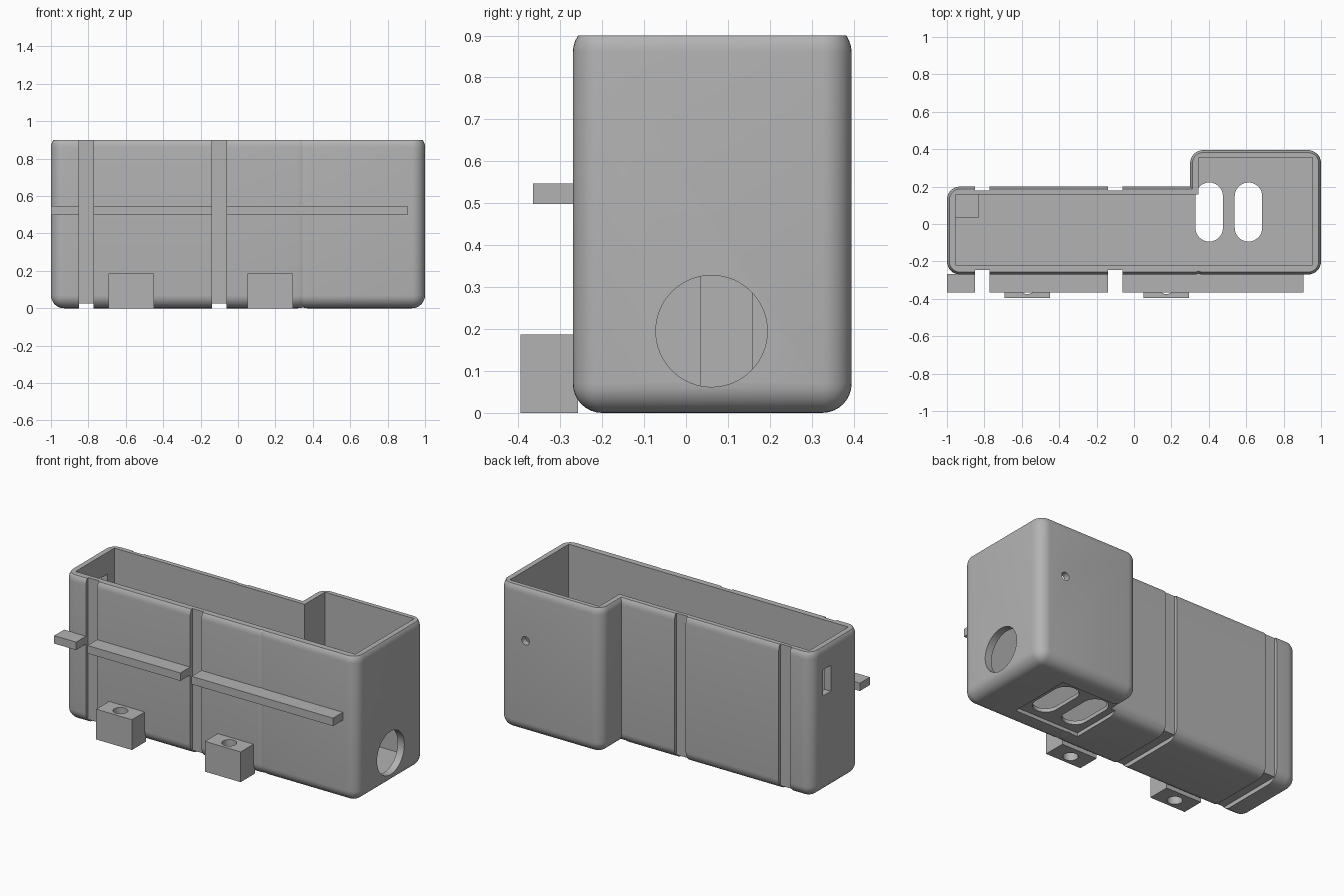
import bpy, bmesh, math
from mathutils import Matrix, Vector

cube = bpy.data.objects.get("Cube")
if cube:
    bpy.data.objects.remove(cube)

grey = bpy.data.materials.new("plain grey")
grey.use_nodes = True
grey.diffuse_color = (0.45, 0.45, 0.45, 1)
grey.node_tree.nodes["Principled BSDF"].inputs["Base Color"].default_value = grey.diffuse_color


def finish(name, bm):
    mesh = bpy.data.meshes.new(name)
    bm.to_mesh(mesh)
    bm.free()
    mesh.materials.append(grey)
    obj = bpy.data.objects.new(name, mesh)
    bpy.context.collection.objects.link(obj)
    return obj


def box(name, x, y, z, radius=0):
    """Box from (min, max) ranges, with optional rounded edges."""
    bm = bmesh.new()
    bmesh.ops.create_cube(bm, size=1)
    for v in bm.verts:
        v.co = Vector([r[0] if c < 0 else r[1] for c, r in zip(v.co, (x, y, z))])
    if radius:
        bmesh.ops.bevel(bm, geom=bm.edges[:], offset=radius, segments=8,
                        profile=0.5, affect='EDGES')
    return finish(name, bm)


def cylinder(name, centre, radius, depth, axis='Z', segments=48):
    turn = {'X': Matrix.Rotation(math.pi / 2, 4, 'Y'),
            'Y': Matrix.Rotation(math.pi / 2, 4, 'X'), 'Z': Matrix()}[axis]
    bm = bmesh.new()
    bmesh.ops.create_cone(bm, cap_ends=True, segments=segments, radius1=radius,
                          radius2=radius, depth=depth,
                          matrix=Matrix.Translation(centre) @ turn)
    return finish(name, bm)


def stadium(name, x, y, radius, z):
    """Vertical prism with round ends, y being its end-to-end range."""
    bm = bmesh.new()
    ring = []
    for i in range(34):
        end = i > 16
        a = math.pi * (i - end) / 16
        cy = y[0] + radius if end else y[1] - radius
        ring.append(bm.verts.new((x + radius * math.cos(a), cy + radius * math.sin(a), z[0])))
    face = bm.faces.new(ring)
    top = bmesh.ops.extrude_face_region(bm, geom=[face])["geom"]
    for v in top:
        if isinstance(v, bmesh.types.BMVert):
            v.co.z = z[1]
    bmesh.ops.recalc_face_normals(bm, faces=bm.faces[:])
    return finish(name, bm)


def combine(target, other, operation='DIFFERENCE'):
    """Apply a boolean and discard the tool object."""
    mod = target.modifiers.new("bool", 'BOOLEAN')
    mod.operation, mod.solver, mod.object = operation, 'EXACT', other
    depsgraph = bpy.context.evaluated_depsgraph_get()
    mesh = bpy.data.meshes.new_from_object(target.evaluated_get(depsgraph))
    target.modifiers.clear()
    target.data = mesh
    bpy.data.objects.remove(other)


def smooth(obj):
    bpy.ops.object.select_all(action='DESELECT')
    obj.select_set(True)
    bpy.context.view_layer.objects.active = obj
    bpy.ops.object.shade_smooth_by_angle(angle=math.radians(30))


FRONT, BACK, STEP, HEIGHT, FLOOR = -0.27, 0.395, 0.2, 0.9, 0.045
GROOVES = [(-0.85, -0.773), (-0.138, -0.061)]

# Housing: long and deep rounded compartments, trimmed open at the top
housing = box("housing", (-1, 0.39), (FRONT, STEP), (0, 0.93), 0.07)
combine(housing, box("deep", (0.3, 1), (FRONT, BACK), (0, 0.93), 0.07), 'UNION')
combine(housing, box("trim", (-2, 2), (-1, 1), (HEIGHT, 2)))

# Cavity
cavity = box("cavity", (-0.955, 0.6), (-0.22, 0.158), (FLOOR, 1.2))
combine(cavity, box("deep_cavity", (0.345, 0.955), (-0.22, 0.355), (FLOOR, 1.2)), 'UNION')
combine(housing, cavity)

# Strap grooves around front, bottom and back
for x in GROOVES:
    ring = box("ring", x, (-0.5, 0.5), (-0.3, 1.2))
    combine(ring, box("core", (x[0] - 0.1, x[1] + 0.1), (-0.247, 0.18), (0.025, 1.5)))
    combine(housing, ring)

# Openings: round side port, back screw hole, end slot
combine(housing, cylinder("port", (1, 0.061, 0.195), 0.133, 0.2, 'X', 64))
combine(housing, cylinder("screw_hole", (0.82, BACK, 0.575), 0.026, 0.2, 'Y', 24))
combine(housing, box("end_slot", (-1.1, -0.9), (0.015, 0.09), (0.605, 0.765)))

# Bottom recess with two long slots
combine(housing, box("recess", (0.285, 0.725), (-0.14, 0.26), (-0.1, 0.022)))
for x in (0.402, 0.612):
    combine(housing, stadium("slot", x, (-0.094, 0.222), 0.0735, (-0.1, 0.1)))
smooth(housing)

# Inner corner post
box("corner_post", (-0.965, -0.83), (0.035, 0.168), (0.035, 0.55))

# Front rail, interrupted by the grooves
ends = [-1, *GROOVES[0], *GROOVES[1], 0.905]
for i in range(0, 6, 2):
    y_in = FRONT + (0.012 if i else 0.002)
    box(f"rail_{i // 2 + 1}", (ends[i], ends[i + 1]), (-0.365, y_in), (0.498, 0.547))

# Front mounting lugs with screw holes
for name, x in (("right_lug", -0.57), ("left_lug", 0.173)):
    lug = box(name, (x - 0.122, x + 0.122), (-0.395, -0.257), (0, 0.187))
    combine(lug, cylinder("lug_hole", (x, -0.333, 0.1), 0.042, 0.5, 'Z', 32))
    smooth(lug)
